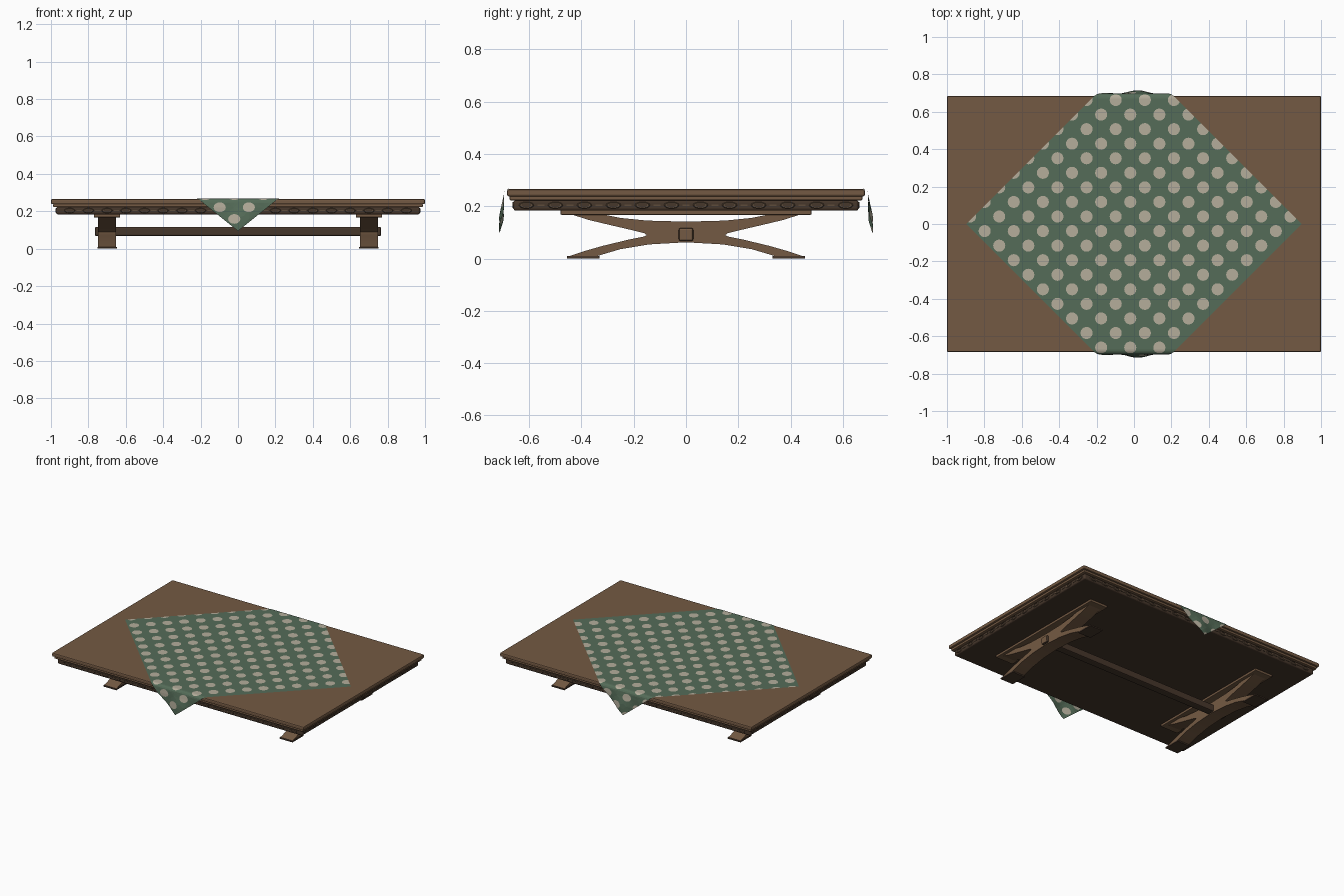
import bpy, bmesh, math
from mathutils import Vector

cube = bpy.data.objects.get("Cube")
if cube:
    bpy.data.objects.remove(cube, do_unlink=True)


def material(name, rgb):
    m = bpy.data.materials.new(name)
    m.use_nodes = True
    m.diffuse_color = (*rgb, 1)
    m.node_tree.nodes["Principled BSDF"].inputs["Base Color"].default_value = (*rgb, 1)
    return m


WOOD = material("brown wood", (0.175, 0.102, 0.056))
DARK = material("dark wood", (0.062, 0.038, 0.024))
CARVING = material("carving brown", (0.11, 0.072, 0.043))
GREEN = material("cloth green", (0.09, 0.15, 0.098))
CREAM = material("dot cream", (0.46, 0.42, 0.33))


def finish(name, bm, *mats):
    mesh = bpy.data.meshes.new(name)
    bm.to_mesh(mesh)
    bm.free()
    for m in mats:
        mesh.materials.append(m)
    obj = bpy.data.objects.new(name, mesh)
    bpy.context.scene.collection.objects.link(obj)
    return obj


def box(name, half_x, half_y, z0, z1, *mats, x=0, y=0, bevel=0, segments=2):
    bm = bmesh.new()
    bmesh.ops.create_cube(bm, size=2)
    for v in bm.verts:
        v.co = Vector((x + v.co.x * half_x, y + v.co.y * half_y,
                       (z0 + z1) / 2 + v.co.z * (z1 - z0) / 2))
    obj = finish(name, bm, *mats)
    if bevel:
        mod = obj.modifiers.new("rounded edges", "BEVEL")
        mod.width, mod.segments = bevel, segments
    return obj


# Tabletop: slab, stepped lip and carved apron
box("table_top", 1.0, 0.685, 0.238, 0.265, WOOD, bevel=0.007)
box("top_lip", 0.988, 0.675, 0.222, 0.24, WOOD, bevel=0.005)
box("apron", 0.972, 0.66, 0.183, 0.224, DARK, bevel=0.01, segments=3)

# Apron carving: oval rings with small bars between them
bpy.ops.mesh.primitive_torus_add(major_segments=14, minor_segments=5,
                                 major_radius=0.02, minor_radius=0.005,
                                 rotation=(math.pi / 2, 0, 0))
ring = bpy.context.object
ring.name = "carved_ring"
ring.data.materials.append(CARVING)
ring.scale = (1.15, 0.52, 0.8)
bpy.ops.object.transform_apply(rotation=True, scale=True)
bar = box("carved_bar", 0.014, 0.003, -0.003, 0.003, CARVING)


def carve_edge(count, step, place, turn):
    for i in range(2 * count - 1):
        source = bar if i % 2 else ring
        copy = source.copy()
        copy.location = place((i - count + 1) * step / 2)
        copy.rotation_euler.z = turn
        bpy.context.scene.collection.objects.link(copy)


MID = 0.204
for side in (-1, 1):
    carve_edge(19, 0.1, lambda t: (t, side * 0.66, MID), 0)
    carve_edge(12, 0.111, lambda t: (side * 0.972, t, MID), math.pi / 2)
bpy.data.objects.remove(ring)
bpy.data.objects.remove(bar)

# Trestle legs: curved X outline, extruded along x
half = [(0, 0.141), (0.15, 0.145), (0.25, 0.155), (0.32, 0.169), (0.44, 0.169),
        (0.37, 0.147), (0.29, 0.128), (0.2, 0.107), (0.16, 0.097), (0.15, 0.09),
        (0.16, 0.084), (0.22, 0.072), (0.32, 0.048), (0.39, 0.028), (0.45, 0.008),
        (0.345, 0.008), (0.25, 0.036), (0.14, 0.054), (0, 0.062)]
outline = half + [(-y, z) for y, z in reversed(half[1:-1])]


def trestle(name, x):
    bm = bmesh.new()
    face = bm.faces.new([bm.verts.new((x - 0.048, y, z)) for y, z in outline])
    sweep = bmesh.ops.extrude_face_region(bm, geom=[face])
    for v in sweep["geom"]:
        if isinstance(v, bmesh.types.BMVert):
            v.co.x += 0.096
    bmesh.ops.recalc_face_normals(bm, faces=bm.faces)
    return finish(name, bm, WOOD)


for label, sx in (("right", -1), ("left", 1)):
    x = sx * 0.7
    leg = trestle(label + "_trestle", x)
    bpy.ops.object.select_all(action="DESELECT")
    leg.select_set(True)
    bpy.context.view_layer.objects.active = leg
    bpy.ops.object.shade_smooth_by_angle(angle=math.radians(30))
    box(label + "_mounting_plate", 0.07, 0.48, 0.167, 0.185, WOOD, x=x, bevel=0.004)
    for end, sy in (("front", -1), ("back", 1)):
        box(f"{label}_{end}_foot", 0.052, 0.062, 0, 0.01, DARK, x=x, y=sy * 0.393, bevel=0.002)

# Stretcher with lighter end faces
stretcher = box("stretcher", 0.765, 0.028, 0.067, 0.117, DARK, WOOD, bevel=0.008)
for p in stretcher.data.polygons:
    p.material_index = int(abs(p.normal.x) > 0.9)

# Tablecloth: a square cell around each dot, trimmed to a diamond, then draped
REACH, PITCH, DOT = 0.897, 0.1557, 0.046
FOLD_Y, FOLD_R, TOP = 0.672, 0.025, 0.268
ARC = FOLD_R * math.pi / 2
SIDES = 16


def cloth_point(a, b):
    return ((a - b) / 2, (a + b) / 2, 0)


bm = bmesh.new()
for i in range(-10, 4):
    for j in range(-11, 4):
        ca, cb = 0.565 + i * PITCH, 0.605 + j * PITCH
        inner, outer = [], []
        for k in range(SIDES):
            c, s = math.cos(k * math.tau / SIDES), math.sin(k * math.tau / SIDES)
            edge = PITCH / 2 / max(abs(c), abs(s))
            inner.append(bm.verts.new(cloth_point(ca + DOT * c, cb + DOT * s)))
            outer.append(bm.verts.new(cloth_point(ca + edge * c, cb + edge * s)))
        bm.faces.new(inner).material_index = 1
        for k in range(SIDES):
            n = (k + 1) % SIDES
            bm.faces.new((inner[k], outer[k], outer[n], inner[n]))
bmesh.ops.remove_doubles(bm, verts=bm.verts, dist=0.0005)


def cut(point, normal, trim=False):
    geom = bm.verts[:] + bm.edges[:] + bm.faces[:]
    bmesh.ops.bisect_plane(bm, geom=geom, plane_co=point, plane_no=normal,
                           clear_outer=trim)


for sx in (-1, 1):
    for sy in (-1, 1):
        cut((sx * REACH, 0, 0), (sx, sy, 0), trim=True)
for sy in (-1, 1):
    for k in range(8):
        cut((0, sy * (FOLD_Y + k * ARC / 4), 0), (0, 1, 0))

for v in bm.verts:
    x, y, _ = v.co
    s = abs(y) - FOLD_Y
    z = TOP
    if s > 0:
        turn = min(s, ARC) / FOLD_R
        drop = max(s - ARC, 0) * 0.8
        flare = min(drop / 0.08, 1) * (0.009 + 0.009 * math.cos(30 * (x - 0.02)))
        out = FOLD_Y + FOLD_R * math.sin(turn) + flare
        y = math.copysign(out, y)
        z = TOP - FOLD_R * (1 - math.cos(turn)) - drop
    v.co = (x, y, z)
finish("tablecloth", bm, GREEN, CREAM)
